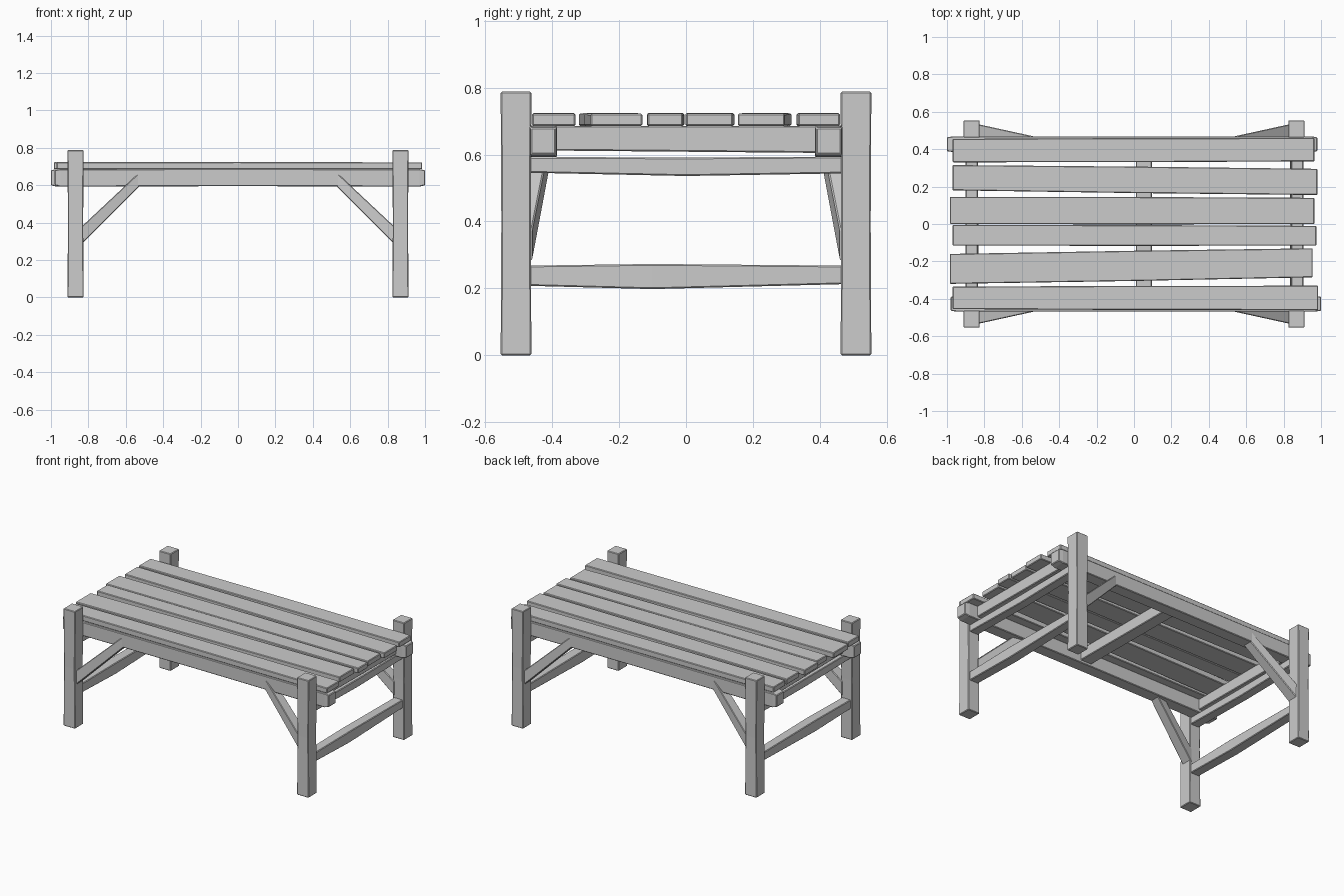
import bpy, bmesh

cube = bpy.data.objects.get("Cube")
if cube:
    bpy.data.objects.remove(cube, do_unlink=True)

wood = bpy.data.materials.new("weathered_grey_wood")
wood.use_nodes = True
GREY = (0.6, 0.6, 0.6, 1)
wood.diffuse_color = GREY
wood.node_tree.nodes["Principled BSDF"].inputs["Base Color"].default_value = GREY


def beam(name, axis, *stations, bevel=0.004):
    """Hewn timber: rectangular sections (pos, lo_a, hi_a, lo_b, hi_b) along an axis."""
    bm = bmesh.new()
    rings = []
    for p, a0, a1, b0, b1 in stations:
        ring = []
        for a, b in ((a0, b0), (a1, b0), (a1, b1), (a0, b1)):
            co = {"x": (p, a, b), "y": (a, p, b), "z": (a, b, p)}[axis]
            ring.append(bm.verts.new(co))
        rings.append(ring)
    for r, s in zip(rings, rings[1:]):
        for i in range(4):
            j = (i + 1) % 4
            bm.faces.new((r[i], r[j], s[j], s[i]))
    bm.faces.new(rings[0])
    bm.faces.new(rings[-1])
    bmesh.ops.recalc_face_normals(bm, faces=bm.faces)
    mesh = bpy.data.meshes.new(name)
    bm.to_mesh(mesh)
    bm.free()
    mesh.materials.append(wood)
    ob = bpy.data.objects.new(name, mesh)
    bpy.context.collection.objects.link(ob)
    mod = ob.modifiers.new("worn_edges", "BEVEL")
    mod.width = bevel
    mod.segments = 1
    return ob


# Tabletop slats: left end, right end, y range at each end
slats = [
    (-0.97, 0.965, 0.33, 0.455, 0.335, 0.46),
    (-0.97, 0.98, 0.18, 0.315, 0.155, 0.295),
    (-0.985, 0.965, 0.0, 0.145, 0.0, 0.14),
    (-0.97, 0.975, -0.115, -0.005, -0.115, -0.01),
    (-0.985, 0.955, -0.32, -0.16, -0.285, -0.13),
    (-0.97, 0.985, -0.455, -0.335, -0.46, -0.33),
]
for i, (x0, x1, a0, a1, b0, b1) in enumerate(slats):
    beam(f"top_slat_{i + 1}", "x",
         (x0, a0, a1, 0.686, 0.723),
         (0, (a0 + b0) / 2 - 0.002, (a1 + b1) / 2 + 0.002, 0.686, 0.724),
         (x1, b0, b1, 0.686, 0.722))

# Long side rails with slightly tapered ends
for side, s, x0, x1 in (("front", -1, -0.98, 1.0), ("back", 1, -1.0, 0.98)):
    lo, hi = sorted((s * 0.385, s * 0.468))
    beam(f"{side}_rail", "x",
         (x0, lo + 0.004, hi - 0.004, 0.6, 0.68),
         (x0 + 0.03, lo, hi, 0.592, 0.686),
         (0, lo, hi, 0.595, 0.687),
         (x1 - 0.03, lo, hi, 0.592, 0.686),
         (x1, lo + 0.004, hi - 0.004, 0.6, 0.68))

# Cross bars directly under the slats
for name, x0, x1 in (("right", -0.9, -0.835), ("middle", 0.01, 0.095), ("left", 0.84, 0.905)):
    beam(f"{name}_cross_bar", "y",
         (-0.4, x0, x1, 0.612, 0.686),
         (0.4, x0, x1, 0.605, 0.686))

for end, sx in (("right", -1), ("left", 1)):
    # Bearer under the rails and low stretcher, both between the legs
    x0, x1 = sorted((sx * 0.835, sx * 0.9))
    beam(f"{end}_bearer", "y",
         (-0.48, x0, x1, 0.546, 0.593),
         (0, x0 + 0.004, x1, 0.536, 0.591),
         (0.48, x0, x1, 0.544, 0.594))
    beam(f"{end}_stretcher", "y",
         (-0.48, x0, x1, 0.208, 0.268),
         (-0.1, x0, x1 + 0.003, 0.198, 0.273),
         (0.48, x0, x1, 0.213, 0.268))

    for side, sy in (("front", -1), ("back", 1)):
        # Corner leg
        a0, a1 = sorted((sx * 0.825, sx * 0.912))
        b0, b1 = sorted((sy * 0.462, sy * 0.554))
        beam(f"{side}_{end}_leg", "z",
             (0, a0, a1, b0, b1),
             (0.4, a0 + 0.003, a1 - 0.003, b0 + 0.002, b1 - 0.002),
             (0.788, a0, a1, b0, b1))

        # Diagonal brace from leg to rail
        c0, c1 = sorted((sy * 0.46, sy * 0.535))
        d0, d1 = sorted((sy * 0.4, sy * 0.465))
        beam(f"{side}_{end}_brace", "x",
             (sx * 0.84, c0, c1, 0.28, 0.375),
             (sx * 0.52, d0, d1, 0.6, 0.675))
